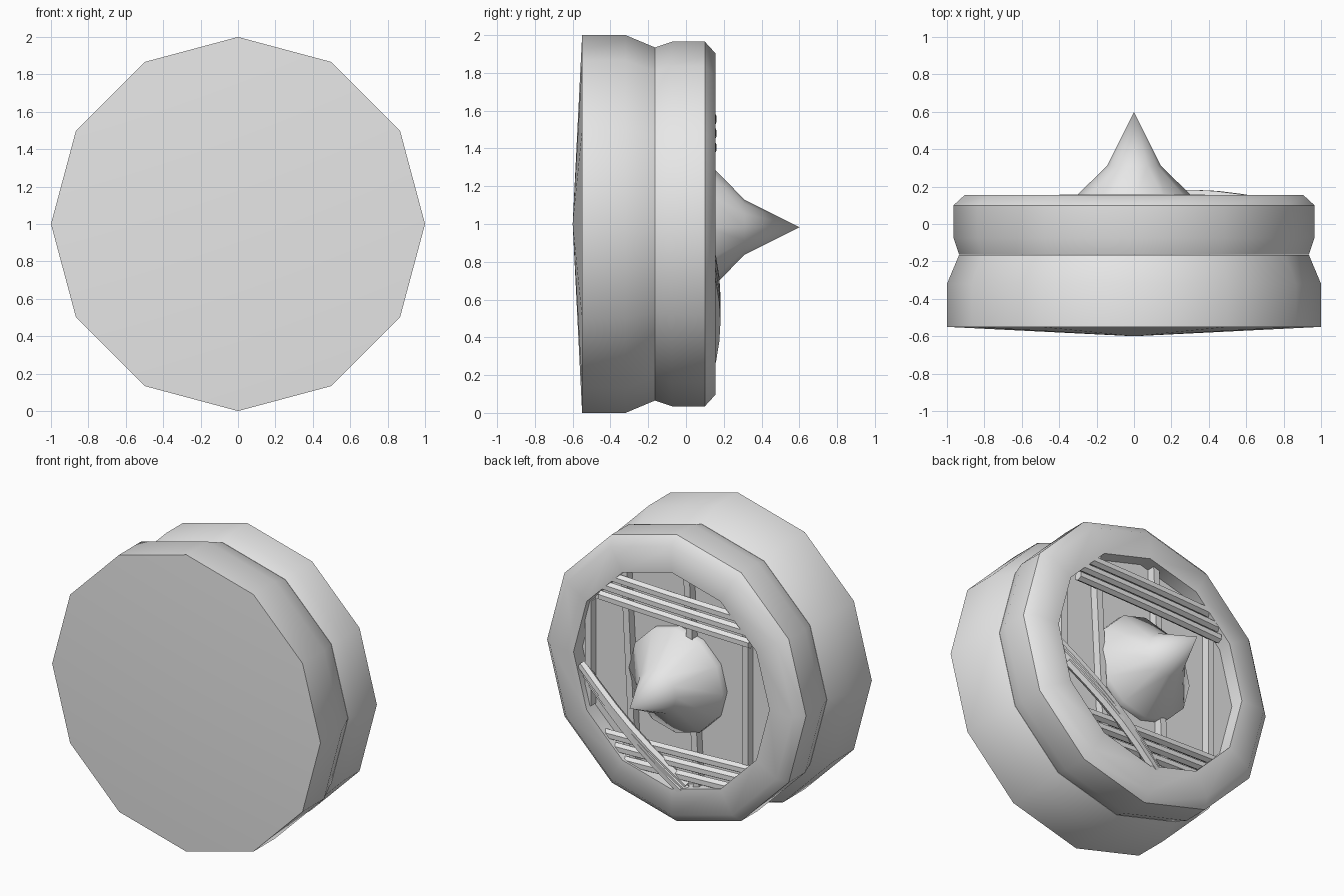
import bpy, bmesh, math
from mathutils import Vector, Matrix

cube = bpy.data.objects.get("Cube")
if cube:
    bpy.data.objects.remove(cube, do_unlink=True)

grey = bpy.data.materials.new("plain grey")
grey.use_nodes = True
COLOUR = (0.8, 0.8, 0.8, 1)
grey.diffuse_color = COLOUR
grey.node_tree.nodes["Principled BSDF"].inputs["Base Color"].default_value = COLOUR

SIDES = 12
CENTRE_Z = 1.0


def add_object(name, bm, smooth_angle=None):
    bmesh.ops.recalc_face_normals(bm, faces=bm.faces)
    mesh = bpy.data.meshes.new(name)
    bm.to_mesh(mesh)
    bm.free()
    mesh.materials.append(grey)
    obj = bpy.data.objects.new(name, mesh)
    bpy.context.collection.objects.link(obj)
    if smooth_angle:
        bpy.ops.object.select_all(action="DESELECT")
        obj.select_set(True)
        bpy.context.view_layer.objects.active = obj
        bpy.ops.object.shade_smooth_by_angle(angle=math.radians(smooth_angle))
    return obj


def lathe(name, profile, z=CENTRE_Z, smooth_angle=45):
    """Spin (y, radius) points around the y axis."""
    bm = bmesh.new()
    verts = [bm.verts.new((r, y, z)) for y, r in profile]
    edges = [bm.edges.new(pair) for pair in zip(verts, verts[1:])]
    bmesh.ops.spin(bm, geom=verts + edges, cent=(0, 0, z), axis=(0, 1, 0),
                   angle=math.tau, steps=SIDES, use_merge=False)
    bmesh.ops.remove_doubles(bm, verts=bm.verts, dist=1e-4)
    bmesh.ops.dissolve_degenerate(bm, edges=bm.edges, dist=1e-5)
    return add_object(name, bm, smooth_angle)


def strand(name, points, radius=0.032):
    """A faceted rod that runs through the points."""
    bm = bmesh.new()
    pts = [Vector(p) for p in points]
    rings = []
    for i, p in enumerate(pts):
        along = (pts[min(i + 1, len(pts) - 1)] - pts[max(i - 1, 0)]).normalized()
        out = Vector((0, 1, 0))
        side = along.cross(out).normalized()
        out = side.cross(along)
        rings.append([bm.verts.new(p + radius * (side * math.cos(a) + out * math.sin(a)))
                      for a in (math.tau * k / 6 for k in range(6))])
    for a, b in zip(rings, rings[1:]):
        for k in range(6):
            n = (k + 1) % 6
            bm.faces.new((a[k], a[n], b[n], b[k]))
    bm.faces.new(rings[0])
    bm.faces.new(rings[-1])
    return add_object(name, bm)


def bundle(name, start, end, step, y, bulge, count=3):
    """Parallel strands, bowed outwards in the middle."""
    for i in range(count):
        points = []
        for k in range(7):
            t = k / 6
            x = start[0] + (end[0] - start[0]) * t + step[0] * i
            z = start[1] + (end[1] - start[1]) * t + step[1] * i
            points.append((x, y + bulge * math.sin(math.pi * t), z))
        strand(f"{name}_{i + 1}", points)


# Front drum with a very shallow pointed face
lathe("front_drum", [(-0.6, 0), (-0.55, 1), (-0.32, 1), (-0.165, 0.935), (-0.165, 0)])

# Back ring with rounded lip and recessed floor
FLOOR = 0.06
lathe("back_ring", [(-0.163, 0), (-0.163, 0.935), (-0.075, 0.965), (0.10, 0.965),
                    (0.155, 0.905), (0.155, 0.73), (FLOOR, 0.73), (FLOOR, 0)])

# Spike in the recess
lathe("centre_spike", [(FLOOR, 0.35), (0.11, 0.35), (0.31, 0.145), (0.6, 0)], z=0.983)

# Upright slats against the floor
for i, x in enumerate((0.65, 0.35, -0.12, -0.52)):
    half = math.sqrt(0.74 ** 2 - x ** 2)
    bm = bmesh.new()
    bmesh.ops.create_cube(bm, size=1)
    place = (Matrix.Translation((x, 0.085, CENTRE_Z))
             @ Matrix.Rotation(math.radians(3 if abs(x) < 0.4 else 0), 4, "Y")
             @ Matrix.Diagonal((0.045, 0.06, 2 * half, 1)))
    bmesh.ops.transform(bm, matrix=place, verts=bm.verts)
    add_object(f"upright_slat_{i + 1}", bm)

# Bundles of crossing strands
bundle("upper_strand", (0.55, 1.57), (-0.57, 1.54), (0, -0.075), 0.125, 0.008)
bundle("lower_strand", (0.56, 0.49), (-0.6, 0.53), (0, -0.075), 0.11, 0.005)
bundle("diagonal_strand", (0.7, 0.91), (-0.08, 0.3), (-0.04, -0.055), 0.11, 0.045)
